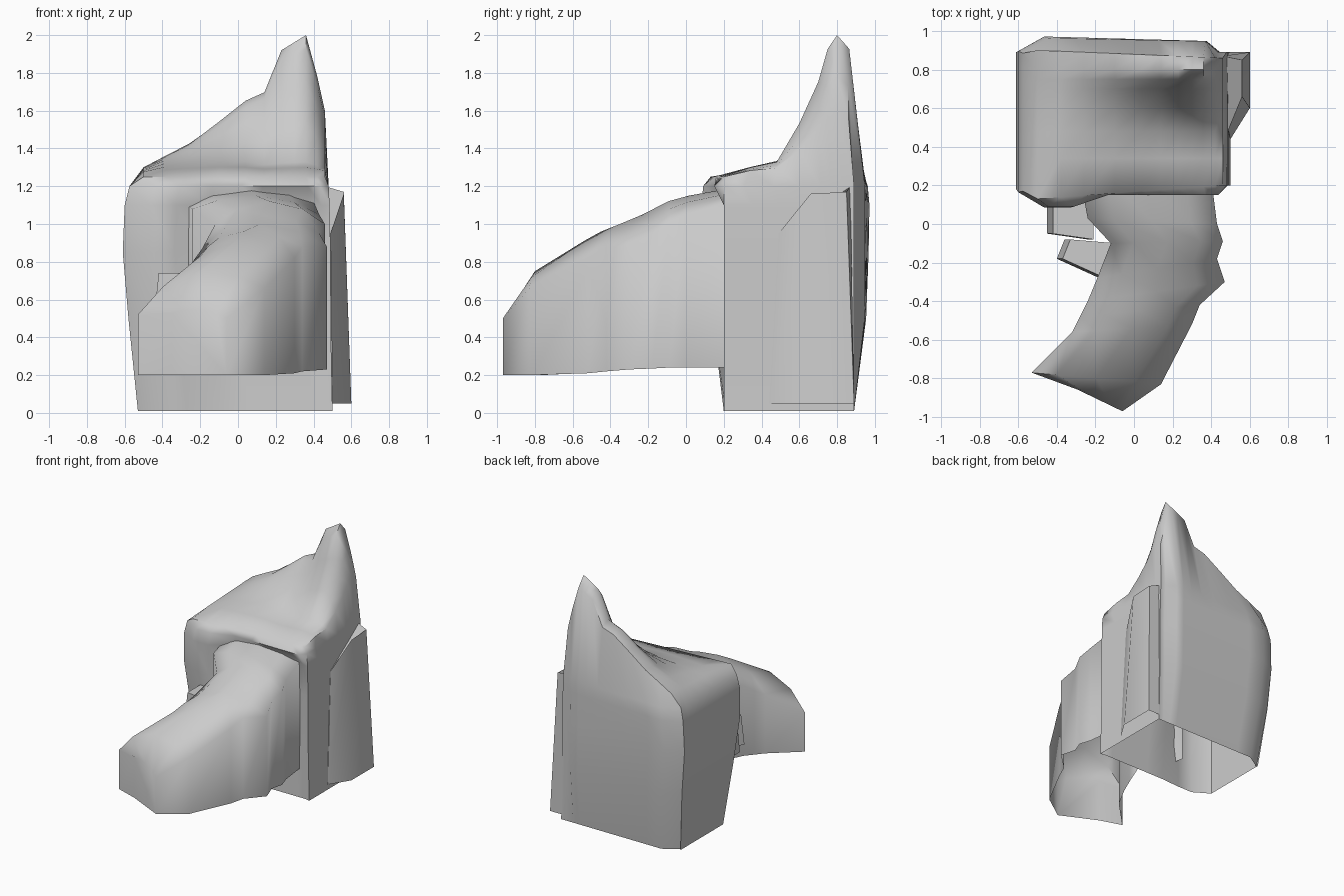
import bpy, math

if "Cube" in bpy.data.objects:
    bpy.data.objects.remove(bpy.data.objects["Cube"])


def lerp(a, b, t):
    return a + (b - a) * t


def interp(pts, x):
    # piecewise linear curve through (x, value) pairs
    for (a, va), (b, vb) in zip(pts, pts[1:]):
        if x <= b:
            return lerp(va, vb, max(0, (x - a) / (b - a)))
    return pts[-1][1]


def make(name, verts, faces, angle=55):
    me = bpy.data.meshes.new(name)
    me.from_pydata(verts, [], faces)
    me.update()
    ob = bpy.data.objects.new(name, me)
    bpy.context.collection.objects.link(ob)
    bpy.ops.object.select_all(action='DESELECT')
    ob.select_set(True)
    bpy.context.view_layer.objects.active = ob
    bpy.ops.object.mode_set(mode='EDIT')
    bpy.ops.mesh.select_all(action='SELECT')
    bpy.ops.mesh.normals_make_consistent(inside=False)
    bpy.ops.object.mode_set(mode='OBJECT')
    bpy.ops.object.shade_smooth_by_angle(angle=math.radians(angle))
    return ob


def prism(name, low, high, z0, tops, angle=25):
    # open-bottomed block between two outlines, one top height per corner
    n = len(low)
    verts = [(x, y, z0) for x, y in low] + [(x, y, z) for (x, y), z in zip(high, tops)]
    faces = [(i, (i + 1) % n, n + (i + 1) % n, n + i) for i in range(n)]
    faces.append(tuple(range(n, 2 * n)))
    return make(name, verts, faces, angle)


# main body: height-field roof rising to a peak, skirt walls dropped from its border
ridge = [(-.5, 1.3), (-.26, 1.43), (.04, 1.66), (.14, 1.7), (.23, 1.92),
         (.36, 2.0), (.42, 1.78), (.46, 1.6)]
rise = [(.2, 0), (.48, .08), (.6, .36), (.7, .66), (.75, .9), (.8, 1), (.86, .9)]
xs = [-.5, -.38, -.26, -.1, .04, .14, .23, .3, .36, .42, .46]
ys = [.2, .34, .48, .6, .7, .75, .8, .86]
nx, ny = len(xs), len(ys)
verts, faces = [], []
for j, y in enumerate(ys):
    for x in xs:
        u = (x + .5) / .96
        front = lerp(.13, .2, u)
        # the back edge pulls in at the peak
        yy = y + .04 * (1 - u) * (y > .85) if j else front
        base = 1.27 - (.02 if j == 0 else 0)
        # the low left part rises more evenly than the peak
        w = lerp((y - .2) / .66, interp(rise, y), min(1, u * 1.4))
        verts.append((x, yy, base + (interp(ridge, x) - base) * w))
for j in range(ny - 1):
    for i in range(nx - 1):
        a = j * nx + i
        faces.append((a, a + 1, a + nx + 1, a + nx))

border = ([(i, 0) for i in range(nx)] + [(nx - 1, j) for j in range(1, ny)]
          + [(i, ny - 1) for i in range(nx - 2, -1, -1)]
          + [(0, j) for j in range(ny - 2, 0, -1)])
prev = [j * nx + i for i, j in border]
# level: z, left x, right x, front y left, front y at the recess, back y
levels = [(1.2, -.575, .48, .09, .15, .965), (1.1, -.6, .485, .085, .21, .975),
          (.85, -.61, .49, .1, .22, .97), (.5, -.58, .49, .14, .22, .955),
          (.01, -.53, .5, .2, .21, .89)]
for z, x0, x1, fl, fr, yb in levels:
    ring = []
    for i, j in border:
        u, v = (xs[i] + .5) / .96, (ys[j] - .2) / .66
        f = fl if u < .26 else fr
        if i == 0 and j == 0:
            f += .08
        if i == nx - 1 and j == 0:
            f = .2
        # back wall tapers toward the right corner
        back = lerp(yb, min(yb, .945), u) if u < .94 else .89
        y = lerp(f, back, v)
        if i == 0 and j == ny - 1:
            y -= .08
        ring.append(len(verts))
        verts.append((lerp(x0, x1, u), y, z))
    n = len(ring)
    faces += [(prev[k], prev[(k + 1) % n], ring[(k + 1) % n], ring[k]) for k in range(n)]
    prev = ring
make("main_body", verts, faces)

# slab against the right side, its front edge running into the body
prism("side_slab", [(.47, .44), (.5, .44), (.6, .6), (.6, .89), (.47, .89)],
      [(.47, .49), (.49, .49), (.56, .66), (.56, .85), (.46, .87)], .05,
      [.96, .95, 1.16, 1.17, 1.2], 50)

# front extension: left xy, right xy, left/mid/right heights, bottom
stations = [
    (-.28, .24, .40, .24, 1.10, 1.19, 1.12, .24),
    (-.24, .03, .43, .00, 1.08, 1.15, 1.05, .24),
    (-.12, -.10, .46, -.09, 1.0, 1.12, 1.0, .24),
    (-.19, -.28, .43, -.18, .87, 1.05, .95, .235),
    (-.24, -.40, .47, -.30, .80, 1.0, .88, .23),
    (-.28, -.48, .34, -.42, .74, .96, .88, .22),
    (-.32, -.56, .30, -.52, .69, .91, .82, .21),
    (-.53, -.77, .14, -.83, .52, .75, .66, .20),
    (-.35, -.83, -.06, -.97, .53, .55, .50, .20)]
verts, faces = [], []
for lx, ly, rx, ry, zl, zm, zr, zb in stations:
    prof = [(0, zb), (0, zl), (.2, lerp(zl, zm, .65)), (.5, zm),
            (.8, lerp(zr, zm, .65)), (1, zr), (1, zb)]
    verts += [(lerp(lx, rx, t), lerp(ly, ry, t), z) for t, z in prof]
for s in range(len(stations) - 1):
    for k in range(6):
        a = s * 7 + k
        faces.append((a, a + 1, a + 8, a + 7))
last = (len(stations) - 1) * 7
faces.append(tuple(range(last, last + 7)))
make("front_extension", verts, faces, 75)

# small lumps beside the extension
box = [(-.45, -.05), (-.24, -.08), (-.24, .12), (-.45, .12)]
prism("side_lump_rear", box, [(x + .03, y) for x, y in box], .45, [.74] * 4)
wedge = [(-.4, -.18), (-.18, -.28), (-.12, -.1), (-.36, -.08)]
prism("side_lump_front", wedge, [(x + .03, y) for x, y in wedge], .45,
      [.68, .78, .8, .7])
